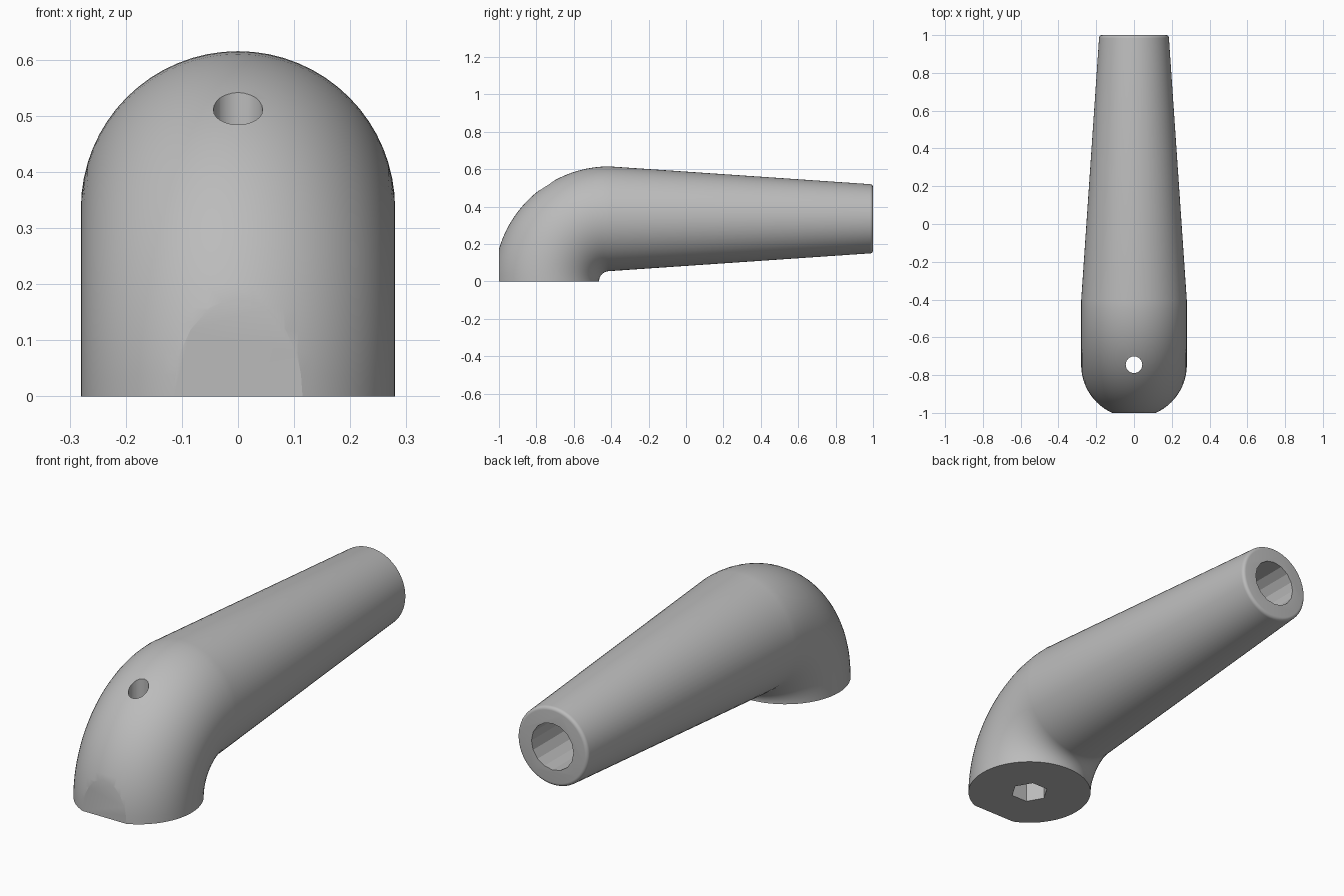
import bpy, bmesh
from math import sin, cos, pi, radians
from mathutils import Matrix, Vector

cube = bpy.data.objects.get("Cube")
if cube:
    bpy.data.objects.remove(cube, do_unlink=True)

BEND_Y, BEND_R, TUBE_R = -0.41, 0.335, 0.28   # elbow centre, sweep radius, tube radius
END_R, ROUND = 0.185, 0.016                   # handle tip radius and edge rounding
FOOT_Y = BEND_Y - BEND_R
SIDES = 64

grey = bpy.data.materials.new("satin grey")
grey.use_nodes = True
colour = (0.5, 0.5, 0.5, 1)
grey.diffuse_color = colour
grey.node_tree.nodes["Principled BSDF"].inputs["Base Color"].default_value = colour


def make_object(name, bm):
    bmesh.ops.recalc_face_normals(bm, faces=bm.faces[:])
    mesh = bpy.data.meshes.new(name)
    bm.to_mesh(mesh)
    bm.free()
    mesh.materials.append(grey)
    obj = bpy.data.objects.new(name, mesh)
    bpy.context.collection.objects.link(obj)
    return obj


def cylinder(name, radius, start, end, sides):
    """Straight prism or cylinder between two points."""
    start, end = Vector(start), Vector(end)
    axis = end - start
    turn = axis.to_track_quat('Z', 'Y').to_matrix().to_4x4()
    bm = bmesh.new()
    bmesh.ops.create_cone(bm, cap_ends=True, segments=sides, radius1=radius,
                          radius2=radius, depth=axis.length,
                          matrix=Matrix.Translation((start + end) / 2) @ turn)
    return make_object(name, bm)


def swept_handle():
    """Rings follow the elbow, then the tapered grip and its rounded tip."""
    stations = []                              # centre y, centre z, outward angle, radius
    for i in range(25):
        a = pi / 2 * i / 24
        stations.append((BEND_Y - BEND_R * cos(a), BEND_R * sin(a), a, TUBE_R))
    for i in range(6):
        a = pi / 2 * i / 5
        stations.append((1 - ROUND + ROUND * sin(a), BEND_R, pi / 2,
                         END_R - ROUND + ROUND * cos(a)))
    bm = bmesh.new()
    rings = []
    for y, z, a, r in stations:
        ring = []
        for k in range(SIDES):
            t = 2 * pi * k / SIDES
            out = r * sin(t)
            ring.append(bm.verts.new((r * cos(t), y - out * cos(a), z + out * sin(a))))
        rings.append(ring)
    for low, high in zip(rings, rings[1:]):
        for k in range(SIDES):
            n = (k + 1) % SIDES
            bm.faces.new((low[k], low[n], high[n], high[k]))
    bm.faces.new(rings[0])
    bm.faces.new(rings[-1])
    return make_object("crank_handle", bm)


handle = swept_handle()

# Cutters: front flat, hexagonal socket, vertical pin hole, bore in the tip
bm = bmesh.new()
bmesh.ops.create_cube(bm, size=1, matrix=Matrix.Translation((0, -1.5, 0.3)))
cutters = [
    make_object("front_flat_cutter", bm),
    cylinder("hex_socket_cutter", 0.085, (0, FOOT_Y, -0.1), (0, FOOT_Y, 0.25), 6),
    cylinder("pin_hole_cutter", 0.044, (0, FOOT_Y, 0.1), (0, FOOT_Y, 0.8), 24),
    cylinder("grip_bore_cutter", 0.11, (0, 0.2, BEND_R), (0, 1.1, BEND_R), 16),
]
# Point the hexagon corners sideways
hexagon = cutters[1].data
corner = max(hexagon.vertices, key=lambda v: v.co.x).co
if corner.x < 0.08:
    centre = Matrix.Translation((0, FOOT_Y, 0))
    hexagon.transform(centre @ Matrix.Rotation(radians(30), 4, 'Z') @ centre.inverted())

bpy.ops.object.select_all(action='DESELECT')
handle.select_set(True)
bpy.context.view_layer.objects.active = handle
for cutter in cutters:
    cutter.hide_render = True
    mod = handle.modifiers.new(cutter.name, 'BOOLEAN')
    mod.operation = 'DIFFERENCE'
    mod.solver = 'EXACT'
    mod.object = cutter
    bpy.ops.object.modifier_apply(modifier=mod.name)
for cutter in cutters:
    bpy.data.objects.remove(cutter, do_unlink=True)

bpy.ops.object.shade_smooth_by_angle(angle=radians(21))
